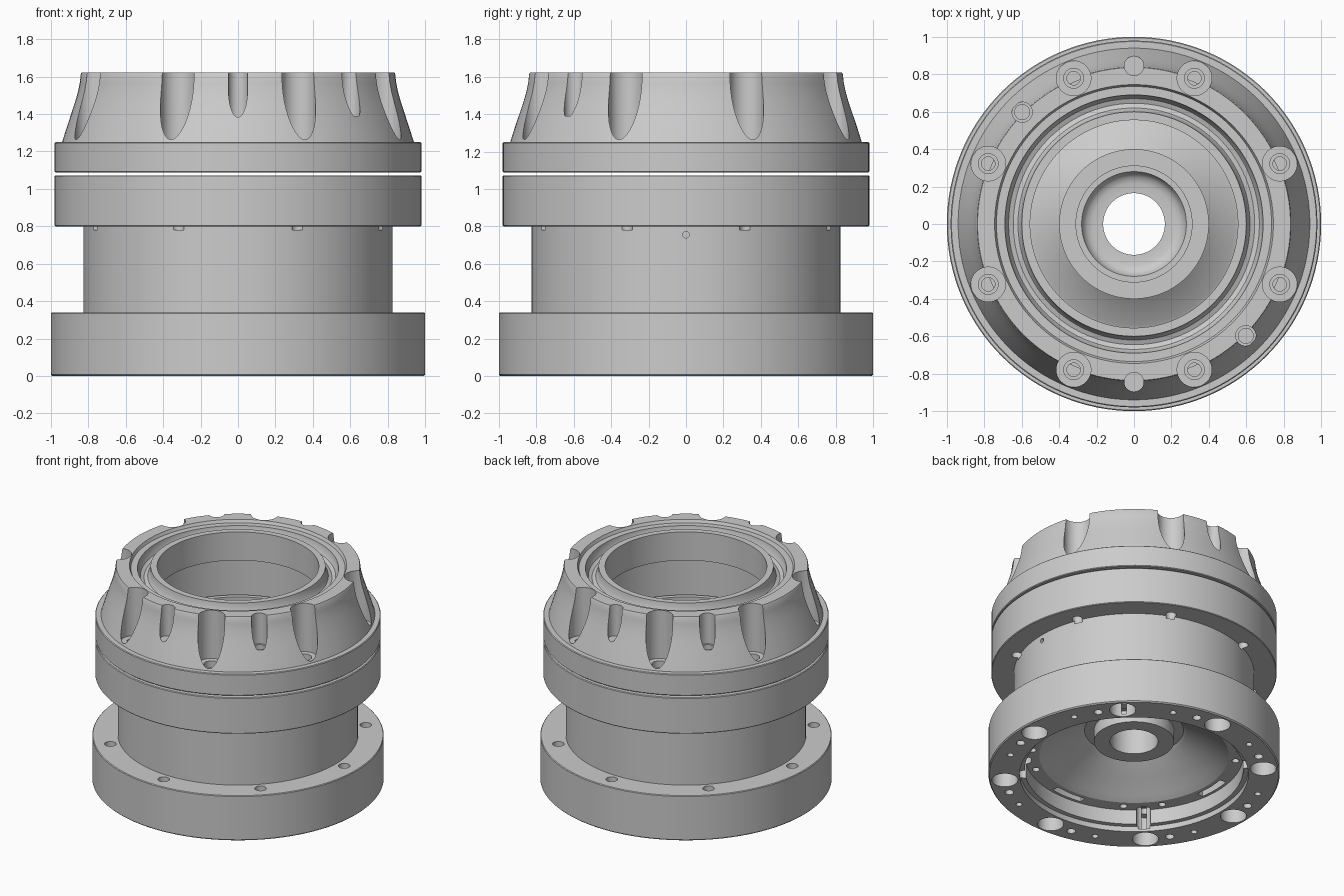
import bpy, bmesh
from math import sin, cos, pi, radians
from mathutils import Matrix

if "Cube" in bpy.data.objects:
    bpy.data.objects.remove(bpy.data.objects["Cube"])

SEG = 128


def finish(bm, name):
    bmesh.ops.recalc_face_normals(bm, faces=bm.faces)
    me = bpy.data.meshes.new(name)
    bm.to_mesh(me)
    bm.free()
    ob = bpy.data.objects.new(name, me)
    bpy.context.collection.objects.link(ob)
    return ob


def lathe(name, profile):
    """Revolve a closed (radius, height) outline around z."""
    bm = bmesh.new()
    rings = [[bm.verts.new((r * cos(2 * pi * i / SEG), r * sin(2 * pi * i / SEG), z))
              for r, z in profile] for i in range(SEG)]
    n = len(profile)
    for i in range(SEG):
        a, b = rings[i], rings[(i + 1) % SEG]
        for j in range(n):
            k = (j + 1) % n
            bm.faces.new((a[j], b[j], b[k], a[k]))
    return finish(bm, name)


def select(ob):
    bpy.ops.object.select_all(action='DESELECT')
    ob.select_set(True)
    bpy.context.view_layer.objects.active = ob


def cut(target, bm):
    cutter = finish(bm, "cutter")
    cutter.hide_render = True
    mod = target.modifiers.new("cut", 'BOOLEAN')
    mod.operation, mod.solver, mod.object = 'DIFFERENCE', 'EXACT', cutter
    select(target)
    bpy.ops.object.modifier_apply(modifier=mod.name)
    bpy.data.objects.remove(cutter)


def drill(target, angles, dist, r, z0, z1, seg=24):
    """Vertical round holes on a pitch circle."""
    bm = bmesh.new()
    for a in angles:
        a = radians(a)
        m = Matrix.Translation((dist * cos(a), dist * sin(a), (z0 + z1) / 2))
        bmesh.ops.create_cone(bm, cap_ends=True, segments=seg, radius1=r, radius2=r,
                              depth=z1 - z0, matrix=m)
    cut(target, bm)


def arc_slots(target, angles, span, r0, r1, z0, z1, n=10):
    bm = bmesh.new()
    for c in angles:
        rows = []
        for i in range(n + 1):
            a = radians(c - span / 2 + span * i / n)
            rows.append([bm.verts.new((r * cos(a), r * sin(a), z))
                         for r, z in ((r0, z0), (r1, z0), (r1, z1), (r0, z1))])
        for a, b in zip(rows, rows[1:]):
            for j in range(4):
                k = (j + 1) % 4
                bm.faces.new((a[j], b[j], b[k], a[k]))
        bm.faces.new(rows[0])
        bm.faces.new(rows[-1])
    cut(target, bm)


EIGHTHS = [45 * i for i in range(8)]
MIDS = [22.5 + a for a in EIGHTHS]
DIAGONALS = [45, 135, 225, 315]

# Lower body: flange, neck, upper ring, dished floor and centre hub
body = lathe("hub_body", [
    (.785, 0), (.992, 0), (1, .008), (1, .335), (.995, .34), (.825, .34), (.825, .80),
    (.976, .80), (.98, .805), (.98, 1.068), (.975, 1.073), (.66, 1.073),
    (.66, .44), (.57, .41), (.54, .42), (.40, .53), (.40, .62), (.31, .62), (.31, .60),
    (.28, .60), (.27, .57), (.25, .55), (.22, .54), (.165, .54),
    (.165, .26), (.275, .26), (.275, .35), (.34, .35), (.36, .33), (.50, .26),
    (.60, .18), (.65, .15), (.75, .15), (.75, .04), (.785, .04)])

# Flange bolt holes with counterbores below, plus small blind holes
drill(body, EIGHTHS, .89, .04, -.1, .5)
drill(body, EIGHTHS, .89, .09, -.1, .22, 32)
drill(body, MIDS, .89, .022, -.1, .12)
drill(body, [a + 11.5 for a in MIDS], .89, .03, -.1, .12)

# Screw holes in the upper ring
drill(body, MIDS, .843, .036, .78, 1.2)

# Underside channels, small holes and curved slots
drill(body, DIAGONALS, .755, .05, .02, .2)
drill(body, [d + s for d in DIAGONALS for s in (-11, 11)], .70, .025, .1, .25)
arc_slots(body, [0, 90, 180, 270], 20, .68, .73, .1, .22)

# Cross hole through the neck
side = bmesh.new()
bmesh.ops.create_cone(side, cap_ends=True, segments=20, radius1=.017, radius2=.017, depth=2.4,
                      matrix=Matrix.Translation((0, 0, .755)) @ Matrix.Rotation(pi / 2, 4, 'Y'))
cut(body, side)

# Lid: separate ring with a flared crown, grooved top and bore
lid = lathe("hub_lid", [
    (.66, 1.088), (.975, 1.088), (.98, 1.093), (.98, 1.245), (.975, 1.25), (.94, 1.25),
    (.918, 1.32), (.895, 1.39), (.872, 1.46), (.855, 1.52), (.845, 1.57), (.84, 1.615),
    (.836, 1.622), (.745, 1.622), (.735, 1.60), (.69, 1.60), (.685, 1.565), (.67, 1.54),
    (.645, 1.53), (.62, 1.54), (.605, 1.565), (.60, 1.615), (.555, 1.615),
    (.555, 1.40), (.66, 1.40)])

# Screw scallops with stepped holes
drill(lid, MIDS, .843, .0925, 1.256, 1.8, 40)
drill(lid, MIDS, .843, .053, 1.18, 1.5)
drill(lid, MIDS, .843, .036, 1.0, 1.5)

# Smaller scallops, front, back and two diagonals
drill(lid, [90, 270], .845, .052, 1.385, 1.8, 32)
drill(lid, [135, 315], .845, .054, 1.39, 1.8, 32)
drill(lid, [135, 315], .845, .04, 1.3, 1.5)

for ob in (body, lid):
    select(ob)
    bpy.ops.object.shade_smooth_by_angle(angle=radians(28))
